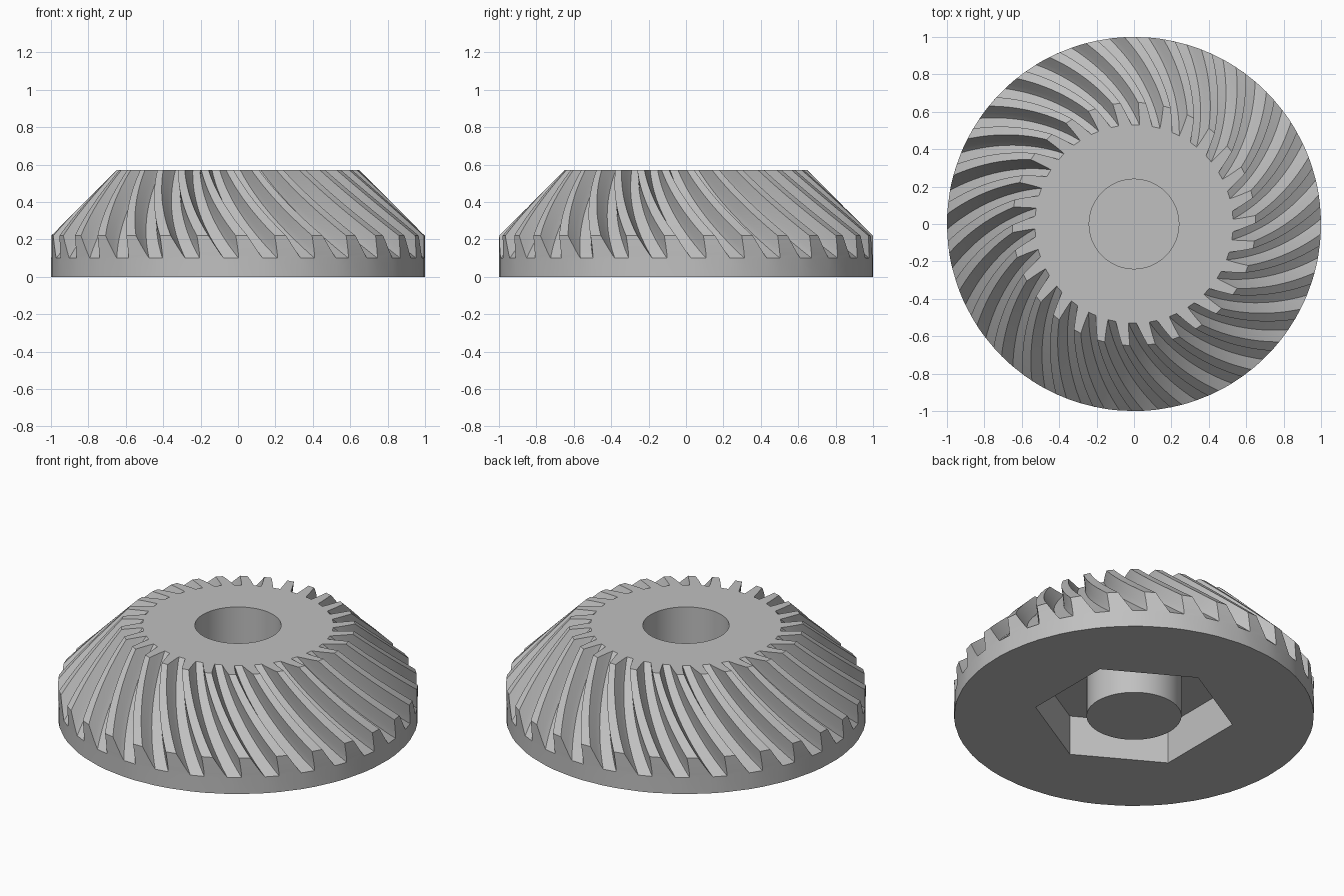
import bpy, bmesh, math

if "Cube" in bpy.data.objects:
    bpy.data.objects.remove(bpy.data.objects["Cube"])

TEETH, LEVELS, STEPS = 30, 6, 20
PITCH = 2 * math.pi / TEETH
TOP, OUTER = 0.57, 1.0
ROOT_TOP, ROOT_RIM = 0.53, 0.10      # root cone: radius at the top, height at the rim
DEPTH = 0.12                         # vertical tooth depth
BORE, SLEEVE, HEX, POCKET, CUP = 0.24, 0.264, 0.555, 0.245, 0.03

bm = bmesh.new()


def polar(r, a, z):
    return bm.verts.new((r * math.cos(a), r * math.sin(a), z))


def spiral(r):
    """Angle of the tooth centre line; the sweep grows toward the rim."""
    return 0.13 * math.log(r) + 0.67 * (r - 1)


def circle(r, z, n, start=0.0):
    return [polar(r, start + 2 * math.pi * i / n, z) for i in range(n)]


def bridge(a, b):
    for i in range(len(a)):
        j = (i + 1) % len(a)
        bm.faces.new((a[i], a[j], b[j], b[i]))


def loop_edges(loop):
    out = []
    for i, v in enumerate(loop):
        w = loop[(i + 1) % len(loop)]
        out.append(bm.edges.get((v, w)) or bm.edges.new((v, w)))
    return out


def fill_ring(outer, inner):
    """Flat face between two loops with different point counts."""
    bmesh.ops.triangle_fill(bm, use_beauty=True, normal=(0, 0, 1),
                            edges=loop_edges(outer) + loop_edges(inner))


def flank(tooth, side):
    """Grid of points on one tooth side: grid[level][step]."""
    grid = []
    for j in range(LEVELS + 1):
        h = j / LEVELS
        half = PITCH * (0.31 - 0.16 * h ** 0.85)
        row = []
        for i in range(STEPS + 1):
            start = ROOT_TOP + DEPTH * h
            r = start + (OUTER - start) * i / STEPS
            z = ROOT_RIM + OUTER - r + DEPTH * h
            a = -math.pi / 2 + 0.068 + tooth * PITCH + spiral(r - DEPTH / 2 * h)
            row.append(polar(r, a + side * half, z))
        grid.append(row)
    return grid


# spiral teeth
sides = [(flank(k, -1), flank(k, 1)) for k in range(TEETH)]
for k, (left, right) in enumerate(sides):
    following = sides[(k + 1) % TEETH][0]
    for i in range(STEPS):
        for grid in (left, right):
            for j in range(LEVELS):
                bm.faces.new((grid[j][i], grid[j][i + 1], grid[j + 1][i + 1], grid[j + 1][i]))
        # tooth land and groove floor
        bm.faces.new((left[-1][i], left[-1][i + 1], right[-1][i + 1], right[-1][i]))
        bm.faces.new((right[0][i], right[0][i + 1], following[0][i + 1], following[0][i]))
    # tooth ends at the top and at the rim
    for end in (0, -1):
        for j in range(LEVELS):
            bm.faces.new((left[j][end], right[j][end], right[j + 1][end], left[j + 1][end]))

root_top = [g[0][0] for pair in sides for g in pair]
root_rim = [g[0][-1] for pair in sides for g in pair]

# rim band down to the base
base = [bm.verts.new((v.co.x, v.co.y, 0)) for v in root_rim]
bridge(root_rim, base)

# blind bore from the top
bore_top, bore_floor = circle(BORE, TOP, 48), circle(BORE, CUP, 48)
fill_ring(root_top, bore_top)
bridge(bore_top, bore_floor)
bm.faces.new(bore_floor)

# hexagonal pocket underneath
hex_base = circle(HEX, 0, 6, math.pi / 6)
hex_ceiling = circle(HEX, POCKET, 6, math.pi / 6)
fill_ring(base, hex_base)
bridge(hex_base, hex_ceiling)

# closed sleeve around the bore inside the pocket
sleeve_top, sleeve_end = circle(SLEEVE, POCKET, 48), circle(SLEEVE, 0, 48)
fill_ring(hex_ceiling, sleeve_top)
bridge(sleeve_top, sleeve_end)
bm.faces.new(sleeve_end)

bmesh.ops.recalc_face_normals(bm, faces=bm.faces[:])
mesh = bpy.data.meshes.new("spiral_bevel_gear")
bm.to_mesh(mesh)
bm.free()

steel = bpy.data.materials.new("grey_steel")
steel.diffuse_color = (0.53, 0.53, 0.53, 1)
steel.use_nodes = True
steel.node_tree.nodes["Principled BSDF"].inputs["Base Color"].default_value = steel.diffuse_color
mesh.materials.append(steel)
gear = bpy.data.objects.new("spiral_bevel_gear", mesh)
bpy.context.collection.objects.link(gear)
bpy.context.view_layer.objects.active = gear
gear.select_set(True)
bpy.ops.object.shade_smooth_by_angle(angle=math.radians(30))
